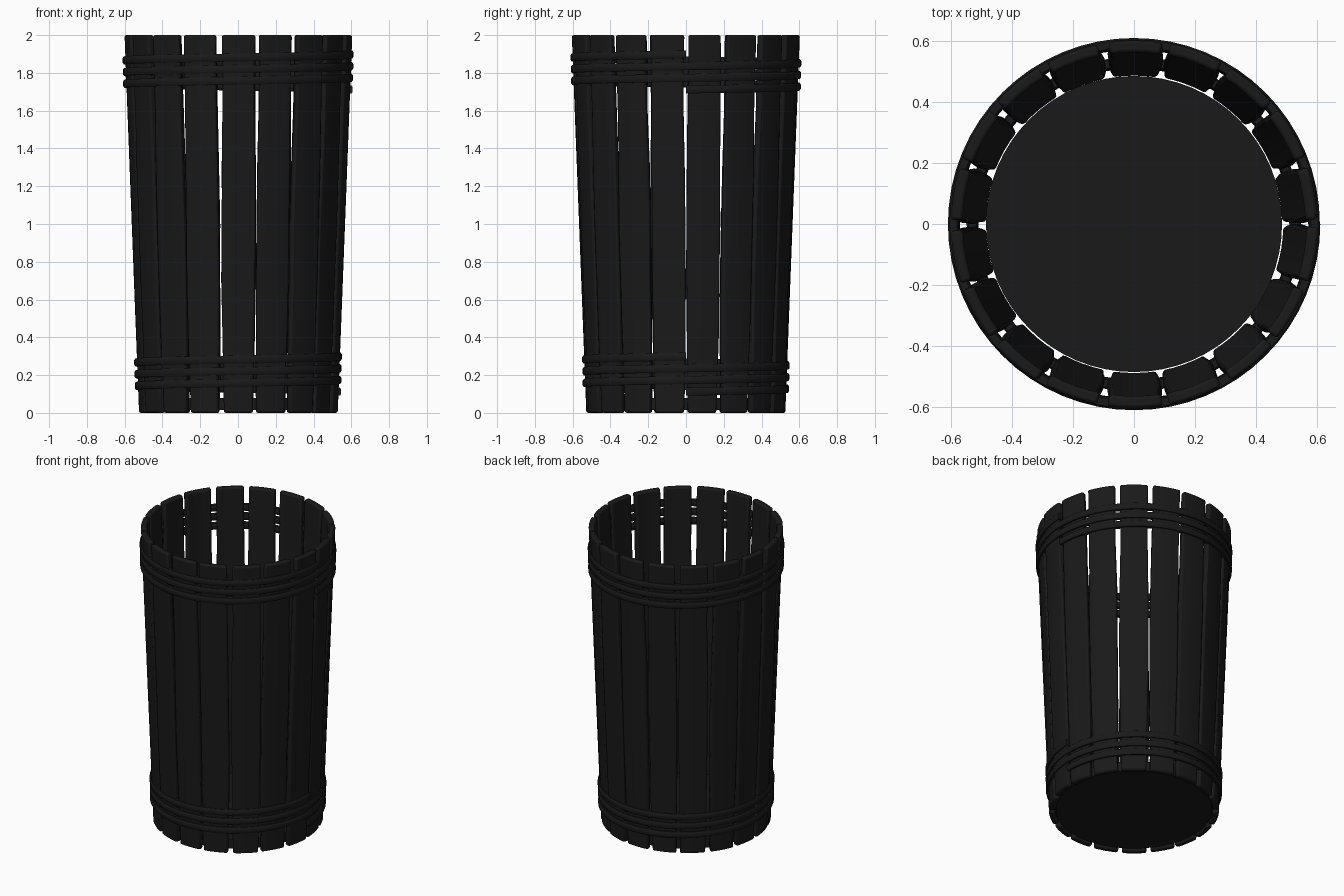
import bpy, bmesh, math, random

if "Cube" in bpy.data.objects:
    bpy.data.objects.remove(bpy.data.objects["Cube"])

random.seed(4)
N = 18                       # staves around the tub
R0, R1, H = 0.527, 0.604, 2.0
THICK = 0.039

mat = bpy.data.materials.new("dark_wood")
mat.diffuse_color = (0.01, 0.01, 0.01, 1)
mat.use_nodes = True
mat.node_tree.nodes["Principled BSDF"].inputs["Base Color"].default_value = mat.diffuse_color


def wall(z):
    return R0 + (R1 - R0) * z / H


def loft(name, rings, bevel=0.0):
    """Skin a list of closed point rings and cap both ends."""
    bm = bmesh.new()
    vr = [[bm.verts.new(p) for p in ring] for ring in rings]
    n = len(vr[0])
    for a, b in zip(vr, vr[1:]):
        for i in range(n):
            j = (i + 1) % n
            bm.faces.new((a[i], a[j], b[j], b[i]))
    bm.faces.new(vr[0])
    bm.faces.new(vr[-1])
    bmesh.ops.recalc_face_normals(bm, faces=bm.faces)
    me = bpy.data.meshes.new(name)
    bm.to_mesh(me)
    bm.free()
    ob = bpy.data.objects.new(name, me)
    bpy.context.collection.objects.link(ob)
    me.materials.append(mat)
    if bevel:
        m = ob.modifiers.new("bevel", 'BEVEL')
        m.width, m.segments = bevel, 2
        m.limit_method, m.angle_limit = 'ANGLE', math.radians(50)
    bpy.context.view_layer.objects.active = ob
    ob.select_set(True)
    bpy.ops.object.shade_smooth_by_angle(angle=math.radians(40))
    ob.select_set(False)
    return ob


def stave(k):
    mid = math.radians(20 * k + 10 + random.uniform(-0.5, 0.5))
    dr = random.uniform(-0.003, 0.003)
    rings = []
    zs = [0, 0.15, 0.4, 0.7, 1.0, 1.3, 1.6, 1.85, 2.0]
    for z in zs:
        # half angle: open gaps at both ends, narrow worn seams between
        u = z / H
        half = math.radians(8.5 + 1.0 * math.sin(math.pi * min(1, u * 1.2 + 0.02)))
        lo = mid - half + math.radians(random.uniform(-0.25, 0.25))
        hi = mid + half + math.radians(random.uniform(-0.25, 0.25))
        ring = []
        for r, order in ((wall(z) + dr, range(5)), (wall(z) + dr - THICK, range(4, -1, -1))):
            for i in order:
                a = lo + (hi - lo) * i / 4
                ring.append((r * math.cos(a), r * math.sin(a), z))
        rings.append(ring)
    loft(f"stave_{k + 1}", rings, 0.01)


def coil(name, z_top, z_bottom, turns=3, seg=64):
    """Flat rope band, wound downwards from +x through the front."""
    section = [(0.018, 0.012), (0.012, 0.021), (-0.012, 0.021), (-0.018, 0.012),
               (-0.018, -0.012), (-0.012, -0.021), (0.012, -0.021), (0.018, -0.012)]
    rings = []
    for i in range(turns * seg + 1):
        t = i / (turns * seg)
        a = -2 * math.pi * turns * t
        z = z_top + (z_bottom - z_top) * t
        r = wall(z) * 0.6 + wall((z_top + z_bottom) / 2) * 0.4 - 0.005
        rings.append([((r + x) * math.cos(a), (r + x) * math.sin(a), z + h)
                      for x, h in section])
    loft(name, rings)


# upright boards
for k in range(N):
    stave(k)

# rope bands
coil("upper_band", 1.897, 1.712)
coil("lower_band", 0.298, 0.112)

# round floor
loft("floor", [[(0.486 * math.cos(2 * math.pi * i / 64), 0.486 * math.sin(2 * math.pi * i / 64), z)
                for i in range(64)] for z in (0.015, 0.08)])
